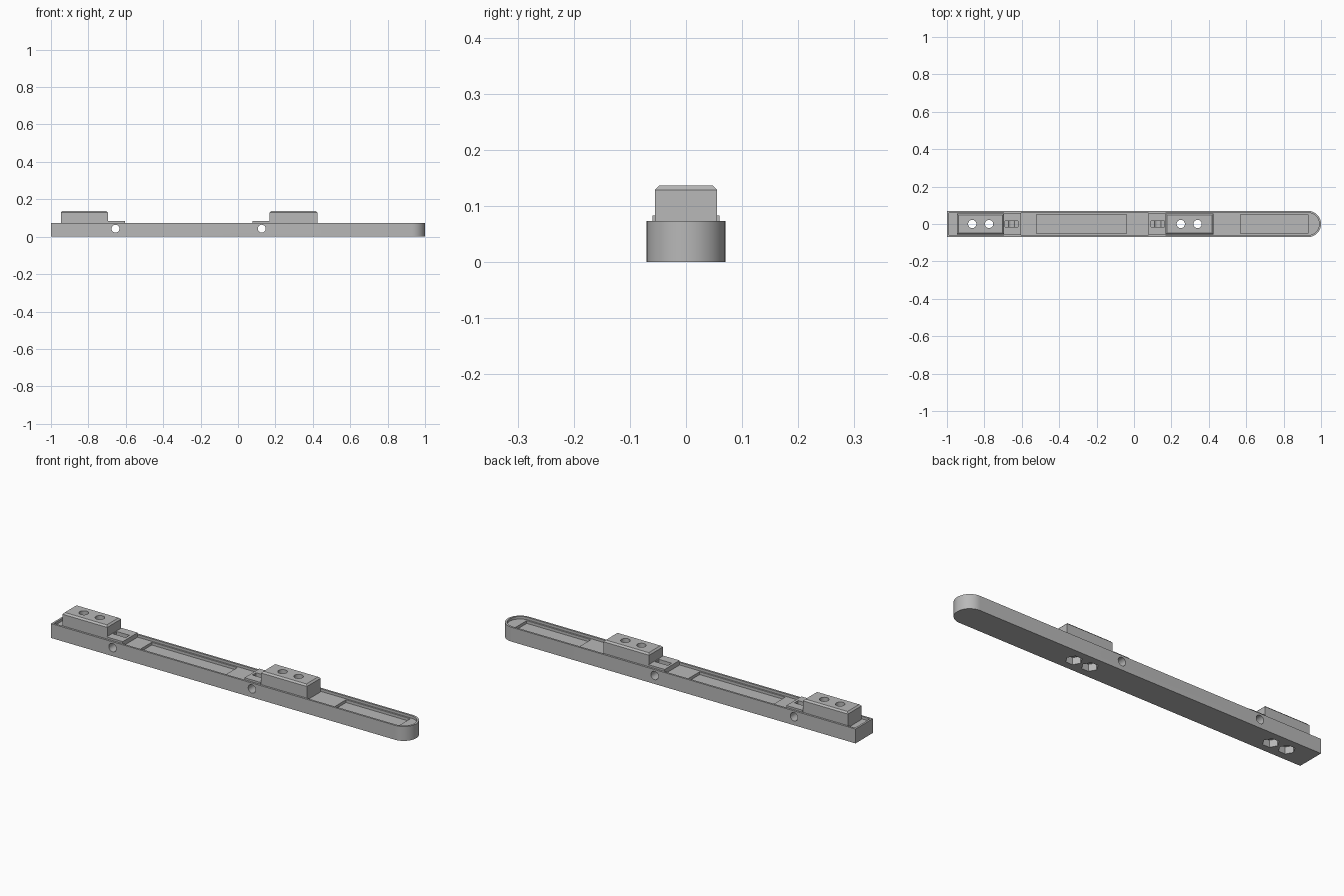
import bpy, bmesh, math

if "Cube" in bpy.data.objects:
    bpy.data.objects.remove(bpy.data.objects["Cube"])

grey = bpy.data.materials.new("plain grey")
grey.use_nodes = True
grey.diffuse_color = (0.48, 0.48, 0.48, 1)
grey.node_tree.nodes["Principled BSDF"].inputs["Base Color"].default_value = grey.diffuse_color


def prism(name, outline, z0, z1):
    """Extrude a flat outline from z0 up to z1."""
    bm = bmesh.new()
    base = bm.faces.new([bm.verts.new((x, y, z0)) for x, y in outline])
    up = bmesh.ops.extrude_face_region(bm, geom=[base])["geom"]
    verts = [v for v in up if isinstance(v, bmesh.types.BMVert)]
    bmesh.ops.translate(bm, verts=verts, vec=(0, 0, z1 - z0))
    bmesh.ops.recalc_face_normals(bm, faces=bm.faces)
    mesh = bpy.data.meshes.new(name)
    bm.to_mesh(mesh)
    bm.free()
    mesh.materials.append(grey)
    obj = bpy.data.objects.new(name, mesh)
    bpy.context.collection.objects.link(obj)
    return obj


def box(name, x0, x1, half, z0, z1):
    return prism(name, [(x0, -half), (x1, -half), (x1, half), (x0, half)], z0, z1)


def disc(x, radius, sides):
    steps = [math.tau * i / sides for i in range(sides)]
    return [(x + radius * math.cos(a), radius * math.sin(a)) for a in steps]


def round_end(x0, x1, half):
    """Outline with a square left end and a round right end."""
    arc = [math.pi * (i / 32 - 0.5) for i in range(33)]
    curve = [(x1 - half + half * math.cos(a), half * math.sin(a)) for a in arc]
    return [(x0, -half)] + curve + [(x0, half)]


def use(obj):
    bpy.ops.object.select_all(action='DESELECT')
    obj.select_set(True)
    bpy.context.view_layer.objects.active = obj


def carve(obj, cutters):
    use(obj)
    for cutter in cutters:
        mod = obj.modifiers.new("cut", 'BOOLEAN')
        mod.operation, mod.solver, mod.object = 'DIFFERENCE', 'EXACT', cutter
        bpy.ops.object.modifier_apply(modifier=mod.name)


WALL_TOP, FLOOR, POCKET = 0.073, 0.06, 0.046

# Bar with a shallow tray and two deeper pockets
bar = prism("bar", round_end(-1, 1, 0.07), 0, WALL_TOP)
bar_cuts = [
    prism("tray_cutter", round_end(-0.99, 0.99, 0.06), FLOOR, 0.2),
    box("long_pocket_cutter", -0.52, -0.04, 0.052, POCKET, 0.2),
    box("short_pocket_cutter", 0.57, 0.93, 0.052, POCKET, 0.2),
]
all_cuts = list(bar_cuts)
finished = [bar]

# Two stations: block, pad beside it, bolt holes, nut sockets, slot and cross hole
stations = [
    ("left_end", -0.947, -0.695, -0.605, (-0.865, -0.775), -0.655),
    ("middle", 0.168, 0.425, 0.078, (0.25, 0.34), 0.127),
]
for name, x0, x1, pad_end, bolts, cross_x in stations:
    block = box(name + "_block", x0, x1, 0.055, FLOOR, 0.137)
    near = x1 if pad_end > x1 else x0
    pad = box(name + "_pad", min(near, pad_end), max(near, pad_end), 0.06, FLOOR, 0.083)

    # Chamfer the top rim of the block
    bm = bmesh.new()
    bm.from_mesh(block.data)
    rim = [e for e in bm.edges if all(v.co.z > 0.13 for v in e.verts)]
    bmesh.ops.bevel(bm, geom=rim, offset=0.008, segments=1, affect='EDGES')
    bm.to_mesh(block.data)
    bm.free()

    holes = [prism("bolt_cutter", disc(x, 0.022, 32), -0.05, 0.2) for x in bolts]
    sockets = [prism("nut_cutter", disc(x, 0.038, 6), -0.05, 0.035) for x in bolts]
    cross = prism("cross_cutter", disc(0, 0.021, 32), -0.2, 0.2)
    cross.rotation_euler.x = math.pi / 2
    cross.location = (cross_x, 0, 0.043)
    slot = box("slot_cutter", cross_x - 0.036, cross_x + 0.036, 0.015, 0.03, 0.2)
    bpy.context.view_layer.update()

    carve(block, holes)
    carve(pad, [slot, cross])
    bar_cuts += holes + sockets + [cross, slot]
    all_cuts += holes + sockets + [cross, slot]
    finished += [block, pad]

carve(bar, bar_cuts)
for cutter in all_cuts:
    bpy.data.objects.remove(cutter)

# Smooth curved walls, keep crisp edges
for obj in finished:
    use(obj)
    bpy.ops.object.shade_smooth_by_angle(angle=math.radians(30))
